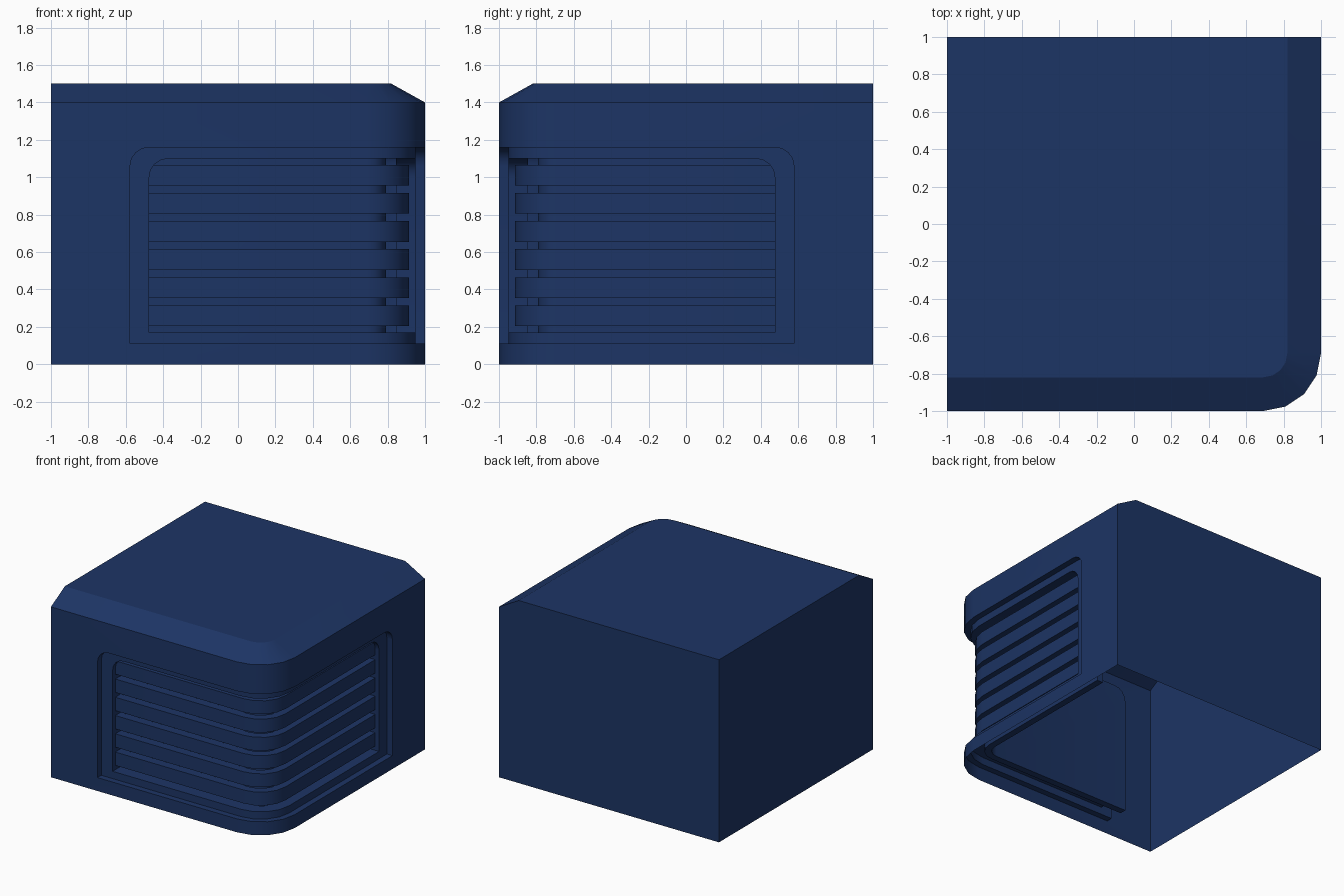
import bpy, bmesh
from math import sin, cos, pi

if "Cube" in bpy.data.objects:
    bpy.data.objects.remove(bpy.data.objects["Cube"])

C, R, SEG = 0.69, 0.31, 4           # rounded corner: centre, radius, segments
Z_WALL, Z_TOP, BEVEL = 1.4, 1.5, 0.18
STEPS = [k * pi / 2 / SEG for k in range(SEG + 1)]

paint = bpy.data.materials.new("navy_paint")
paint.diffuse_color = (0.012, 0.035, 0.13, 1)
paint.use_nodes = True
paint.node_tree.nodes["Principled BSDF"].inputs["Base Color"].default_value = paint.diffuse_color


def path(d, a, b, z):
    """Line along front, round the corner, along right side, inset by d."""
    r = R - d
    arc = [(C + r * sin(t), -C - r * cos(t), z) for t in STEPS]
    return [(a, -1 + d, z)] + arc + [(1 - d, b, z)]


def panel_loop(d, e, z0, z1, r=0.1):
    """Closed outline wrapping the corner, with rounded upper ends."""
    right = [(1 - d, e - r + r * cos(t), z1 - r + r * sin(t)) for t in STEPS]
    left = [(-e + r - r * cos(t), -1 + d, z1 - r + r * sin(t)) for t in reversed(STEPS)]
    return path(d, -e, e, z0) + right + path(d, -e, e, z1)[1:-1][::-1] + left


def bridge(faces, p, q, closed=True):
    n = len(p)
    for i in range(n if closed else n - 1):
        j = (i + 1) % n
        faces.append([p[i], p[j], q[j], q[i]])


def build(name, faces):
    bm = bmesh.new()
    for f in faces:
        bm.faces.new([bm.verts.new(v) for v in f])
    bmesh.ops.remove_doubles(bm, verts=bm.verts, dist=0.0005)
    bmesh.ops.recalc_face_normals(bm, faces=bm.faces)
    mesh = bpy.data.meshes.new(name)
    bm.to_mesh(mesh)
    bm.free()
    mesh.materials.append(paint)
    ob = bpy.data.objects.new(name, mesh)
    bpy.context.collection.objects.link(ob)
    bpy.ops.object.select_all(action='DESELECT')
    ob.select_set(True)
    bpy.context.view_layer.objects.active = ob
    bpy.ops.object.shade_smooth_by_angle(angle=0.43)
    return ob


# Housing: open-bottomed shell with a stepped recess wrapping the corner
OUT, INN = (0.577, 0.11, 1.16), (0.475, 0.17, 1.10)
loops = [panel_loop(d, *o) for d, o in
         [(0, OUT), (0.05, OUT), (0.05, INN), (0.155, INN), (0.155, OUT), (0.21, OUT)]]
hole, floor = loops[0], loops[-1]
foot, rim = path(0, -1, 1, 0), path(0, -1, 1, Z_WALL)
lip = path(BEVEL, -1, 1, Z_TOP)
faces = []

# front and right walls around the opening
faces.append([foot[0], foot[1], hole[1], hole[0]] + hole[:15:-1][:6] + [rim[1], rim[0]])
faces.append([foot[6], foot[5]] + hole[5:13] + [rim[5], rim[6]])
for i in range(1, 5):
    faces.append([foot[i], foot[i + 1], hole[i + 1], hole[i]])
    faces.append([hole[17 - i], hole[16 - i], rim[i + 1], rim[i]])
    faces.append([floor[i], floor[i + 1], floor[16 - i], floor[17 - i]])

# recess steps and back panel
for p, q in zip(loops, loops[1:]):
    bridge(faces, p, q)
faces.append([floor[0], floor[1]] + floor[16:])
faces.append(floor[5:13])

# sloped edge, top, left and back walls
bridge(faces, rim, lip, closed=False)
faces.append(lip + [(-1, 1, Z_TOP)])
faces.append([foot[0], rim[0], lip[0], (-1, 1, Z_TOP), (-1, 1, 0)])
faces.append([foot[6], rim[6], lip[6], (-1, 1, Z_TOP), (-1, 1, 0)])
build("housing", faces)

# Louvre slats bending round the corner
for k in range(6):
    z0 = 0.205 + 0.15 * k
    z1 = z0 + 0.11
    section = [path(d, -0.475, 0.475, z) for d, z in
               [(0.085, z0), (0.085, z1), (0.155, z1), (0.155, z0)]]
    faces = [[s[0] for s in section], [s[-1] for s in section]]
    for i in range(4):
        bridge(faces, section[i], section[(i + 1) % 4], closed=False)
    build(f"louvre_slat_{k + 1}", faces)
